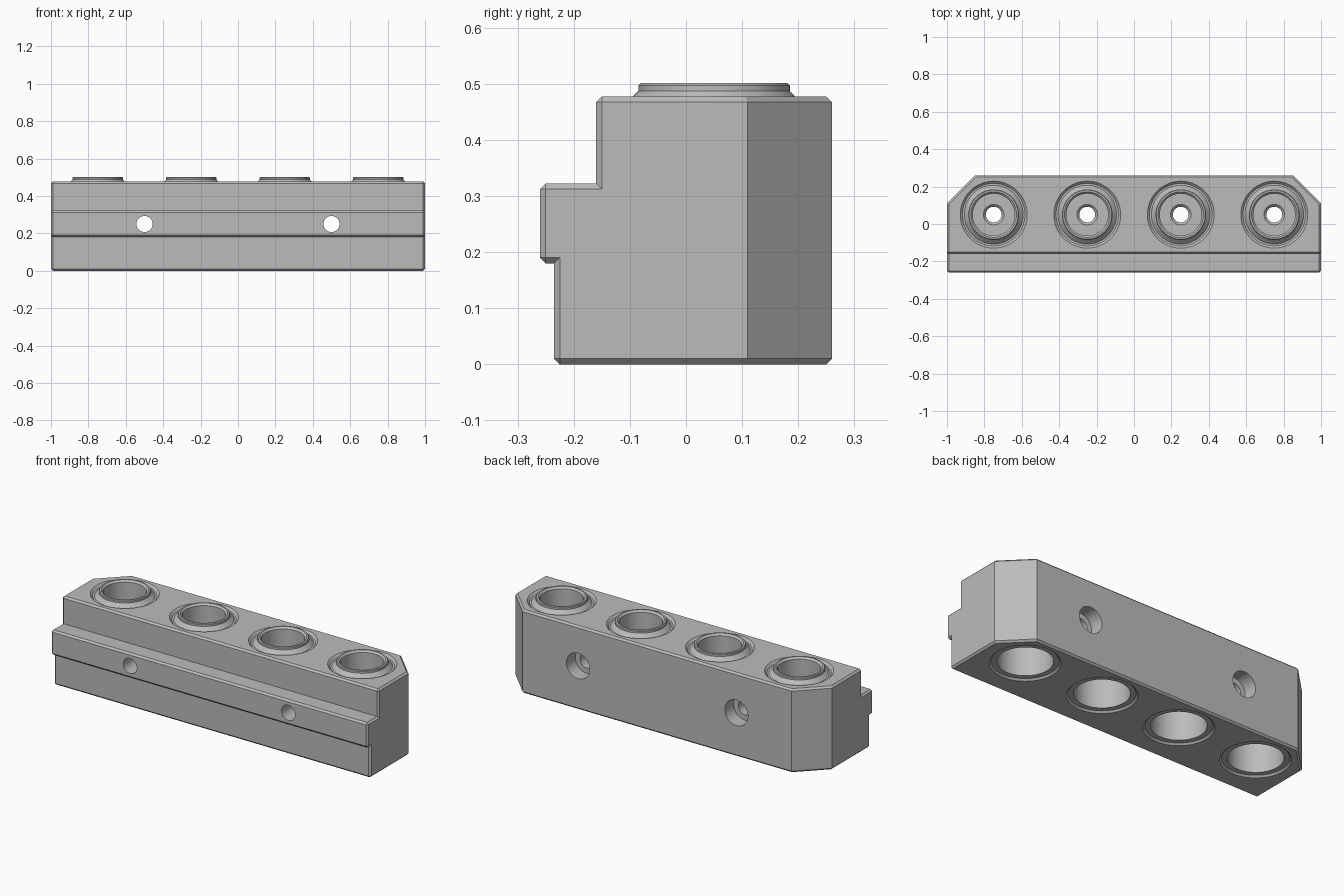
import bpy, bmesh, math
from mathutils import Matrix, Vector

default = bpy.data.objects.get("Cube")
if default:
    bpy.data.objects.remove(default, do_unlink=True)

grey = bpy.data.materials.new("plain grey")
grey.use_nodes = True
colour = (0.5, 0.5, 0.5, 1)
grey.diffuse_color = colour
grey.node_tree.nodes["Principled BSDF"].inputs["Base Color"].default_value = colour


def make_object(name, bm):
    bmesh.ops.recalc_face_normals(bm, faces=bm.faces)
    mesh = bpy.data.meshes.new(name)
    bm.to_mesh(mesh)
    bm.free()
    mesh.materials.append(grey)
    obj = bpy.data.objects.new(name, mesh)
    bpy.context.collection.objects.link(obj)
    return obj


def lathe(name, profile, places, closed=False):
    """Turn a (radius, height) profile about z and copy it to each placement."""
    bm = bmesh.new()
    for place in places:
        verts = [bm.verts.new((r, 0, z)) for r, z in profile]
        edges = [bm.edges.new(pair) for pair in zip(verts, verts[1:])]
        if closed:
            edges.append(bm.edges.new((verts[-1], verts[0])))
        old = set(bm.verts) - set(verts)
        bmesh.ops.spin(bm, geom=verts + edges, cent=(0, 0, 0), axis=(0, 0, 1),
                       angle=math.tau, steps=64, use_merge=False)
        new = [v for v in bm.verts if v not in old]
        bmesh.ops.transform(bm, matrix=place, verts=new)
    bmesh.ops.remove_doubles(bm, verts=bm.verts, dist=1e-4)
    return make_object(name, bm)


def cut(target, cutter):
    mod = target.modifiers.new("cut", "BOOLEAN")
    mod.operation = "DIFFERENCE"
    mod.solver = "EXACT"
    mod.object = cutter
    bpy.context.view_layer.objects.active = target
    bpy.ops.object.modifier_apply(modifier=mod.name)
    bpy.data.objects.remove(cutter, do_unlink=True)


# Body: stepped side profile swept along x
bm = bmesh.new()
outline = [(-0.235, 0), (0.26, 0), (0.26, 0.477), (-0.16, 0.477),
           (-0.16, 0.322), (-0.26, 0.322), (-0.26, 0.18), (-0.235, 0.18)]
end = bm.faces.new([bm.verts.new((-1, y, z)) for y, z in outline])
swept = bmesh.ops.extrude_face_region(bm, geom=[end])["geom"]
bmesh.ops.translate(bm, vec=(2, 0, 0),
                    verts=[g for g in swept if isinstance(g, bmesh.types.BMVert)])

# Slanted rear corners
for side in (-1, 1):
    bmesh.ops.bisect_plane(bm, geom=bm.verts[:] + bm.edges[:] + bm.faces[:],
                           plane_co=(side, 0.11, 0), plane_no=Vector((side, 1, 0)),
                           clear_outer=True)
    bmesh.ops.holes_fill(bm, edges=[e for e in bm.edges if e.is_boundary], sides=0)
bmesh.ops.recalc_face_normals(bm, faces=bm.faces)

# Small chamfer on every square outer edge
square = [e for e in bm.edges if e.is_manifold and e.calc_face_angle_signed() > 1.2]
bmesh.ops.bevel(bm, geom=square, offset=0.01, offset_type="OFFSET", segments=1,
                profile=0.5, affect="EDGES", clamp_overlap=True)
body = make_object("body", bm)

# Four vertical sockets with a pierced web half way up
centres = [Matrix.Translation((x, 0.05, 0)) for x in (-0.75, -0.25, 0.25, 0.75)]
socket = [(0, -0.01), (0.19, -0.01), (0.17, 0.01), (0.142, 0.01), (0.142, 0.2),
          (0.055, 0.2), (0.042, 0.213), (0.042, 0.287), (0.055, 0.3), (0.112, 0.3),
          (0.112, 0.465), (0.167, 0.465), (0.187, 0.485), (0, 0.485)]
cut(body, lathe("socket_cutter", socket, centres))

# Two counterbored screw holes running front to back
screw = [(0, -0.3), (0.043, -0.3), (0.043, 0.18), (0.073, 0.18), (0.073, 0.3), (0, 0.3)]
turn = Matrix.Rotation(-math.pi / 2, 4, "X")
cut(body, lathe("screw_cutter", screw,
                [Matrix.Translation((x, 0, 0.25)) @ turn for x in (-0.5, 0.5)]))

# Raised collars around the sockets
collar = [(0.112, 0.465), (0.157, 0.465), (0.135, 0.487), (0.135, 0.497),
          (0.131, 0.501), (0.122, 0.501), (0.112, 0.491)]
collars = lathe("socket_collars", collar, centres, closed=True)

for obj in (body, collars):
    bpy.ops.object.select_all(action="DESELECT")
    obj.select_set(True)
    bpy.context.view_layer.objects.active = obj
    bpy.ops.object.shade_smooth_by_angle(angle=math.radians(30))
